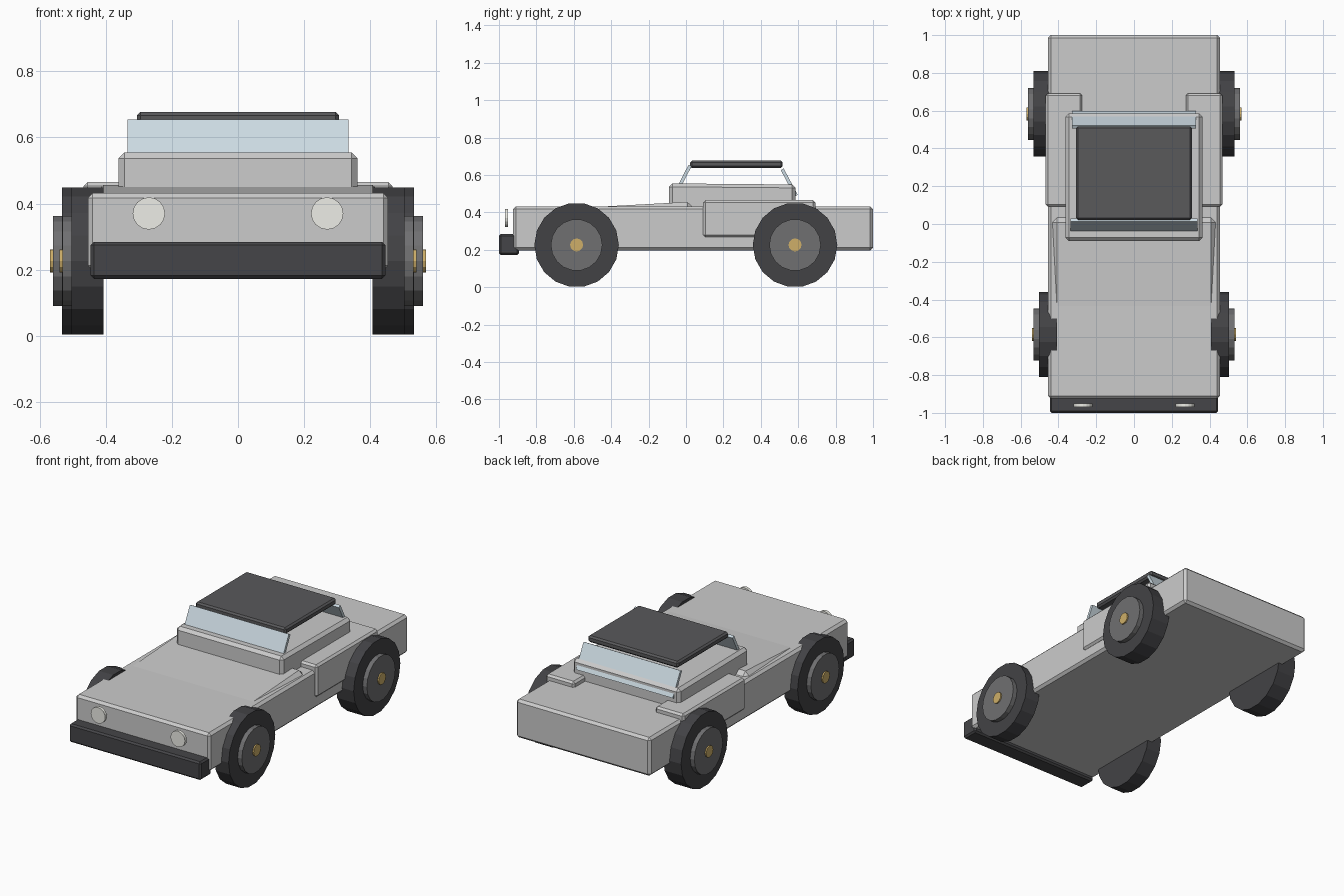
import bpy
from math import radians, pi

if "Cube" in bpy.data.objects:
    bpy.data.objects.remove(bpy.data.objects["Cube"])


def material(name, rgb):
    m = bpy.data.materials.new(name)
    m.diffuse_color = (*rgb, 1)
    m.use_nodes = True
    m.node_tree.nodes["Principled BSDF"].inputs["Base Color"].default_value = m.diffuse_color
    return m


RUBBER = material("rubber", (0.055, 0.055, 0.06))
RIM = material("rim", (0.16, 0.16, 0.165))
BRASS = material("brass", (0.62, 0.43, 0.14))
DARK = material("dark_trim", (0.1, 0.1, 0.105))
BUMPER = material("bumper", (0.06, 0.06, 0.065))
GLASS = material("glass", (0.6, 0.7, 0.76))
LAMP = material("lamp", (0.85, 0.85, 0.8))


def box(name, lo, hi, bevel=0.012, mat=None, tilt=0.0):
    """Axis-aligned box from corner to corner, chamfered, tilted about x at its centre."""
    centre = [(a + b) / 2 for a, b in zip(lo, hi)]
    bpy.ops.mesh.primitive_cube_add(size=1, location=centre)
    ob = bpy.context.object
    ob.name = name
    ob.scale = [b - a for a, b in zip(lo, hi)]
    bpy.ops.object.transform_apply(location=False, rotation=False, scale=True)
    ob.rotation_euler.x = radians(tilt)
    if bevel:
        mod = ob.modifiers.new("chamfer", 'BEVEL')
        mod.width = bevel
        mod.segments = 1
    if mat:
        ob.data.materials.append(mat)
    return ob


def disc(name, radius, centre, depth, axis, sides, mat):
    """Low-poly cylinder along x or y."""
    rot = (0, pi / 2, 0) if axis == 'x' else (pi / 2, 0, 0)
    bpy.ops.mesh.primitive_cylinder_add(vertices=sides, radius=radius, depth=depth,
                                        location=centre, rotation=rot)
    ob = bpy.context.object
    ob.name = name
    ob.data.materials.append(mat)
    return ob


# Main body and gently rising hood
box("body", (-0.455, -0.925, 0.197), (0.455, 1.0, 0.432), 0.015)
box("hood", (-0.443, -0.80, 0.335), (0.443, 0.045, 0.435), 0.035, tilt=3.1)

# Cabin base, roof and tilted windows
box("cabin_base", (-0.362, -0.091, 0.40), (0.362, 0.585, 0.552), 0.018, tilt=-0.5)
box("roof", (-0.306, 0.022, 0.637), (0.306, 0.517, 0.677), 0.01, DARK)
box("windshield", (-0.335, -0.026, 0.49), (0.335, -0.008, 0.66), 0, GLASS, tilt=-27)
box("rear_window", (-0.328, 0.543, 0.48), (0.328, 0.561, 0.64), 0, GLASS, tilt=28)

# Front bumper
box("front_bumper", (-0.446, -1.0, 0.172), (0.446, -0.893, 0.284), 0.01, BUMPER)

# Mirrored parts
for s, side in ((-1, "left"), (1, "right")):
    x0, x1 = sorted((s * 0.274, s * 0.468))
    box(f"rear_fender_{side}", (x0, 0.092, 0.268), (x1, 0.692, 0.465), 0.012)
    disc(f"headlight_{side}", 0.049, (s * 0.27, -0.96, 0.37), 0.018, 'y', 16, LAMP)

    # Wheels: inner and outer tyre faces differ front to rear
    for end, y, inner, outer in (("front", -0.585, 0.408, 0.504),
                                 ("rear", 0.583, 0.412, 0.533)):
        z = 0.226
        disc(f"{end}_tyre_{side}", 0.226, (s * (inner + outer) / 2, y, z),
             outer - inner, 'x', 18, RUBBER)
        disc(f"{end}_rim_{side}", 0.138, (s * (outer - 0.005), y, z), 0.066, 'x', 18, RIM)
        disc(f"{end}_hub_cap_{side}", 0.035, (s * (outer + 0.018), y, z), 0.036, 'x', 12, BRASS)
